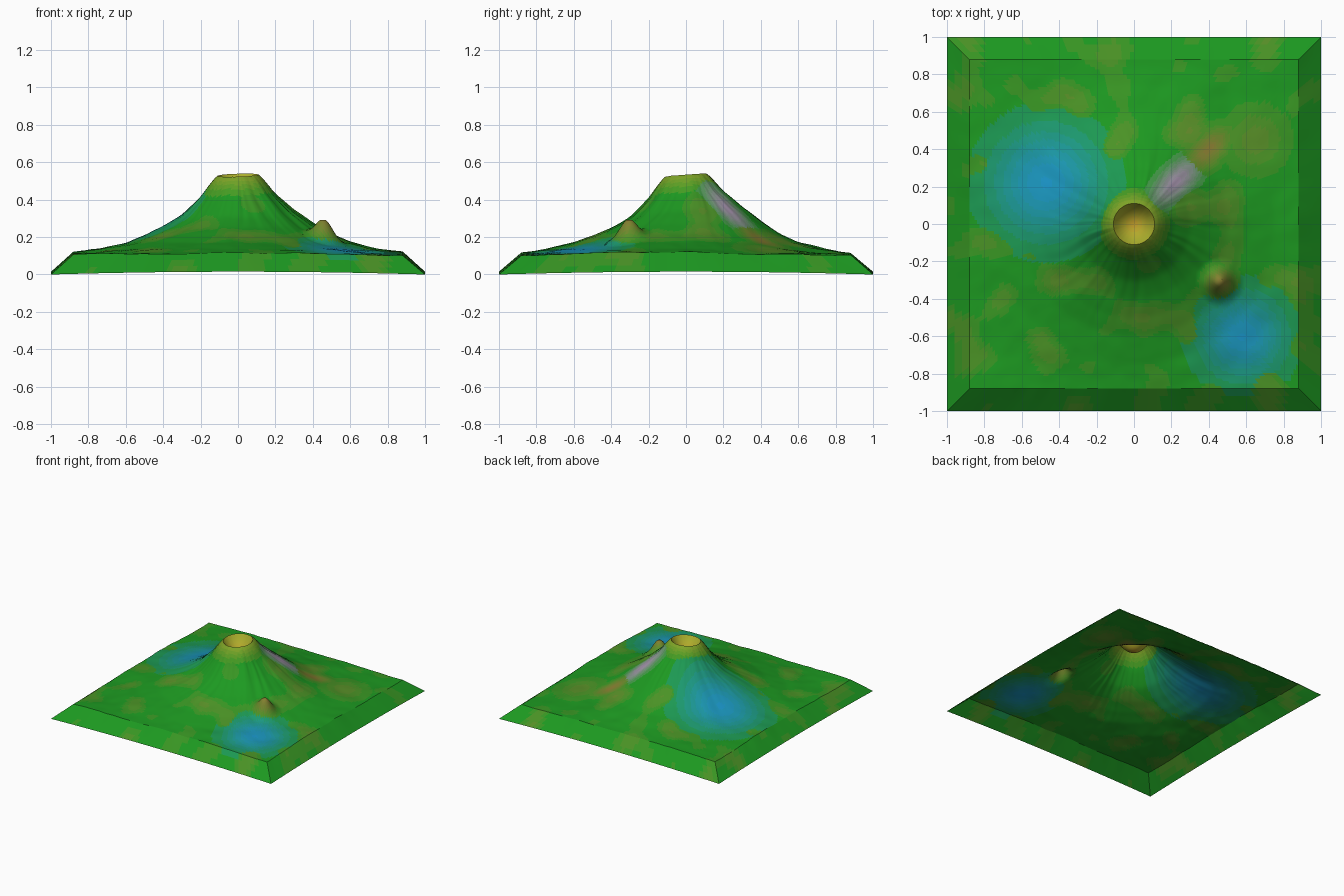
import bpy, bmesh, math
from mathutils import Vector, noise

if "Cube" in bpy.data.objects:
    bpy.data.objects.remove(bpy.data.objects["Cube"])

SEG = 256
RIM_R, PLAIN = 0.11, 0.88
PROFILE = [(0.0, 0.535), (0.11, 0.535), (0.15, 0.49), (0.2, 0.425), (0.3, 0.333), (0.4, 0.267),
           (0.5, 0.212), (0.6, 0.172), (0.75, 0.136), (0.9, 0.116), (1.3, 0.1)]

GREEN = (0.012, 0.32, 0.015)
BLUE = (0.01, 0.3, 0.58)
BROWN = (0.24, 0.2, 0.03)
PINK = (0.36, 0.28, 0.4)
YELLOW = (0.4, 0.42, 0.025)
ORANGE = (0.55, 0.3, 0.02)


def lerp(pts, r):
    for (r0, z0), (r1, z1) in zip(pts, pts[1:]):
        if r <= r1:
            return z0 + (z1 - z0) * (r - r0) / (r1 - r0)
    return pts[-1][1]


def gauss(x, y, cx, cy, s):
    return math.exp(-((x - cx) ** 2 + (y - cy) ** 2) / (s * s))


def land(x, y):
    """Height of the mountain outside the crater."""
    r = math.hypot(x, y)
    c, s = x / r, y / r
    z = (lerp(PROFILE, r - 0.015) + 2 * lerp(PROFILE, r) + lerp(PROFILE, r + 0.015)) / 4
    flank = math.exp(-((r - 0.3) / 0.17) ** 2)
    z += flank * (0.012 * c + 0.028 * s)
    # radial gullies, slightly warped, fading out towards plain and rim
    a = math.atan2(y, x) + 0.25 * noise.noise(Vector((x * 2.5, y * 2.5, 7)))
    g = sum(noise.noise(Vector((math.cos(a) * k, math.sin(a) * k, r * 2.5 + k))) / w
            for k, w in ((3, 1), (7, 1.5), (14, 2.5)))
    z += g * 0.012 * min(1, max(0, (r - 0.1) / 0.12)) * max(0, 1 - r / 0.85)
    # rolling plain
    out = min(1, max(0, (r - 0.4) / 0.4))
    z += out * (0.01 * noise.noise(Vector((x * 4, y * 4, 3))) + 0.004 * noise.noise(Vector((x * 11, y * 11, 5))))
    # side cone with a blunt top
    bump = 0.11 * gauss(x, y, 0.46, -0.31, 0.065)
    if bump > 0.004:
        z = max(z, min(z + bump, 0.292))
    return z


def tint(x, y):
    """Surface colour as (base, overlay, step)."""
    along = (x + y) / math.sqrt(2)
    across = (y - x) / math.sqrt(2)
    streak = math.exp(-(across / 0.07) ** 2)
    spots = [
        (BLUE, max(gauss(x, y, -0.47, 0.22, 0.26), gauss(x, y, 0.58, -0.6, 0.2)) * 0.95),
        (PINK, streak * math.exp(-((along - 0.32) / 0.15) ** 2)),
        (BROWN, max(streak * math.exp(-((along - 0.56) / 0.13) ** 2), gauss(x, y, 0.46, -0.31, 0.07),
                    0.4 * gauss(x, y, 0.65, 0.45, 0.15),
                    0.55 * noise.noise(Vector((x * 5, y * 5, 11))))),
        (YELLOW, math.exp(-((math.hypot(x, y) - 0.1) / 0.06) ** 2) * 0.6),
    ]
    col, w = max(spots, key=lambda t: t[1])
    return GREEN, col, round(min(1, max(0, w)) * 8)


def crater_tint(x, y):
    return YELLOW, ORANGE, round(gauss(x, y, 0, 0, 0.05) * 6)


MATS = {}


def material(key):
    base, over, step = key
    if step == 0:
        over = base
    k = (base, over, step)
    if k not in MATS:
        m = bpy.data.materials.new("ground_tint")
        m.diffuse_color = [b + (o - b) * step / 8 for b, o in zip(base, over)] + [1]
        m.use_nodes = True
        m.node_tree.nodes["Principled BSDF"].inputs["Base Color"].default_value = m.diffuse_color
        MATS[k] = m
    return MATS[k]


def sheet(name, rings, point, colour, cap=False):
    """Skin nested rings; point(ring, angle) gives a position."""
    bm = bmesh.new()
    rows = [[bm.verts.new(point(t, 2 * math.pi * i / SEG)) for i in range(SEG)] for t in rings]
    for a, b in zip(rows, rows[1:]):
        for i in range(SEG):
            j = (i + 1) % SEG
            bm.faces.new((a[i], b[i], b[j], a[j]))
    if cap:
        bm.faces.new(rows[0])
    me = bpy.data.meshes.new(name)
    slots = {}
    for f in bm.faces:
        c = f.calc_center_median()
        m = material(colour(c.x, c.y))
        if m not in slots:
            slots[m] = len(slots)
            me.materials.append(m)
        f.material_index = slots[m]
    bm.to_mesh(me)
    bm.free()
    ob = bpy.data.objects.new(name, me)
    bpy.context.collection.objects.link(ob)
    bpy.ops.object.select_all(action='DESELECT')
    ob.select_set(True)
    bpy.context.view_layer.objects.active = ob
    bpy.ops.object.shade_smooth_by_angle(angle=math.radians(35))
    return ob


def square(a):
    return 1 / max(abs(math.cos(a)), abs(math.sin(a)))


# flanks: circular rim blending into the square plain
def flank_point(t, a):
    r = RIM_R + (PLAIN * square(a) - RIM_R) * t
    x, y = r * math.cos(a), r * math.sin(a)
    return x, y, land(x, y)


# crater bowl
def crater_point(t, a):
    r = RIM_R * t
    x, y = r * math.cos(a), r * math.sin(a)
    rim = land(RIM_R * math.cos(a), RIM_R * math.sin(a))
    return x, y, 0.45 + (rim - 0.45) * t ** 2.2


# sloping border down to the ground, edges bowed up slightly mid-side
def border_point(t, a):
    q = square(a)
    x, y = q * math.cos(a), q * math.sin(a)
    top = land(PLAIN * x, PLAIN * y)
    k = PLAIN + (1 - PLAIN) * t
    foot = 0.015 * (1 - min(abs(x), abs(y)) ** 2)
    return x * k, y * k, top + (foot - top) * t


sheet("mountain_flanks", [(i / 72) ** 1.25 for i in range(73)], flank_point, tint)
sheet("crater", [0.03, 0.2, 0.4, 0.6, 0.75, 0.88, 1], crater_point, crater_tint, cap=True)
sheet("border_slope", [0, 0.33, 0.67, 1], border_point, tint)
